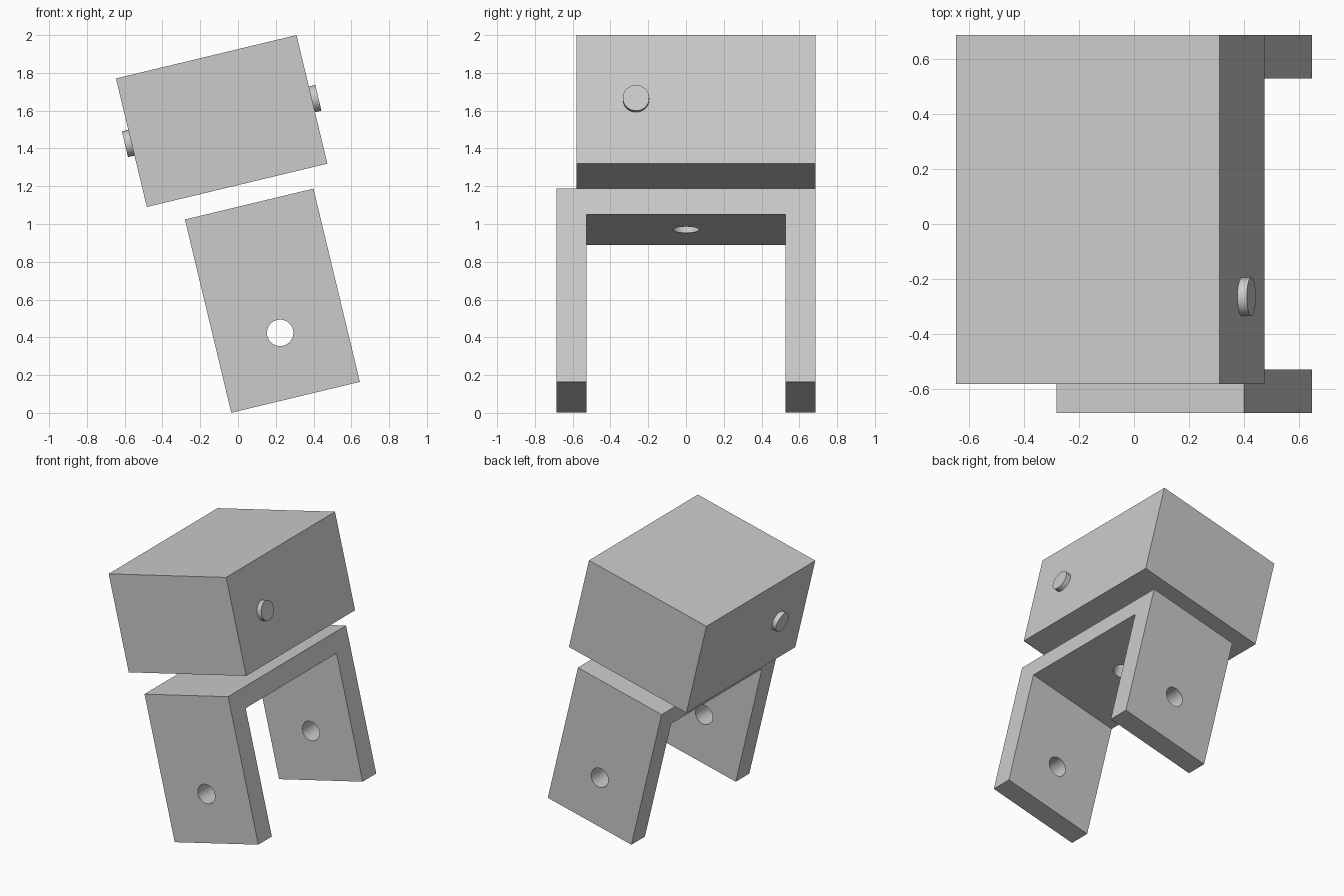
import bpy, bmesh, math
from mathutils import Matrix, Vector

if "Cube" in bpy.data.objects:
    bpy.data.objects.remove(bpy.data.objects["Cube"])

TILT = Matrix.Rotation(math.radians(-13.5), 4, 'Y')
BOX_FRAME = Matrix.Translation((-0.0865, 0.0525, 1.545)) @ TILT
BRACKET_FRAME = Matrix.Translation((0.182, 0, 0.594)) @ TILT
PIN_RADIUS = 0.07

grey = bpy.data.materials.new("plain grey")
grey.use_nodes = True
grey.diffuse_color = (0.6, 0.6, 0.6, 1)
grey.node_tree.nodes["Principled BSDF"].inputs["Base Color"].default_value = (0.6, 0.6, 0.6, 1)


def add_object(name, bm, frame):
    bmesh.ops.recalc_face_normals(bm, faces=bm.faces)
    mesh = bpy.data.meshes.new(name)
    bm.to_mesh(mesh)
    bm.free()
    mesh.materials.append(grey)
    obj = bpy.data.objects.new(name, mesh)
    obj.matrix_world = frame
    bpy.context.collection.objects.link(obj)
    return obj


def smooth(obj):
    bpy.ops.object.select_all(action='DESELECT')
    obj.select_set(True)
    bpy.context.view_layer.objects.active = obj
    bpy.ops.object.shade_smooth_by_angle(angle=math.radians(30))


def cylinder(name, frame, centre, axis, length):
    bm = bmesh.new()
    turn = Vector(axis).to_track_quat('Z', 'Y').to_matrix().to_4x4()
    bmesh.ops.create_cone(bm, cap_ends=True, segments=48, radius1=PIN_RADIUS,
                          radius2=PIN_RADIUS, depth=length,
                          matrix=Matrix.Translation(centre) @ turn)
    return add_object(name, bm, frame)


# Head block
width, depth, height = 0.983, 1.265, 0.70
bm = bmesh.new()
bmesh.ops.create_cube(bm, size=1, matrix=Matrix.Diagonal((width, depth, height, 1)))
add_object("head_block", bm, BOX_FRAME)

# Pins on both sides of the block
for side, name in ((1, "left_pin"), (-1, "right_pin")):
    pin = cylinder(name, BOX_FRAME, (side * width / 2, -0.317, 0), (1, 0, 0), 0.07)
    smooth(pin)

# U-shaped bracket extruded from its side profile
half_y, inner_y, half_z, plate = 0.685, 0.528, 0.526, 0.14
bm = bmesh.new()
profile = [(-half_y, -half_z), (-half_y, half_z), (half_y, half_z), (half_y, -half_z),
           (inner_y, -half_z), (inner_y, half_z - plate),
           (-inner_y, half_z - plate), (-inner_y, -half_z)]
face = bm.faces.new([bm.verts.new((-0.35, y, z)) for y, z in profile])
extruded = bmesh.ops.extrude_face_region(bm, geom=[face])
bmesh.ops.translate(bm, vec=(0.7, 0, 0),
                    verts=[v for v in extruded["geom"] if isinstance(v, bmesh.types.BMVert)])
bracket = add_object("bracket", bm, BRACKET_FRAME)

# Holes through the legs and the top plate
cutters = [cylinder("leg_hole_cutter", BRACKET_FRAME, (0, 0, -0.175), (0, 1, 0), 2),
           cylinder("top_hole_cutter", BRACKET_FRAME, (0, 0, half_z), (0, 0, 1), 0.5)]
for cutter in cutters:
    cut = bracket.modifiers.new(cutter.name, 'BOOLEAN')
    cut.operation = 'DIFFERENCE'
    cut.solver = 'EXACT'
    cut.object = cutter
bpy.context.view_layer.update()

# Bake the cuts, then drop the cutters
baked = bpy.data.meshes.new_from_object(
    bracket.evaluated_get(bpy.context.evaluated_depsgraph_get()))
bracket.modifiers.clear()
bracket.data = baked
for cutter in cutters:
    bpy.data.objects.remove(cutter)
smooth(bracket)
